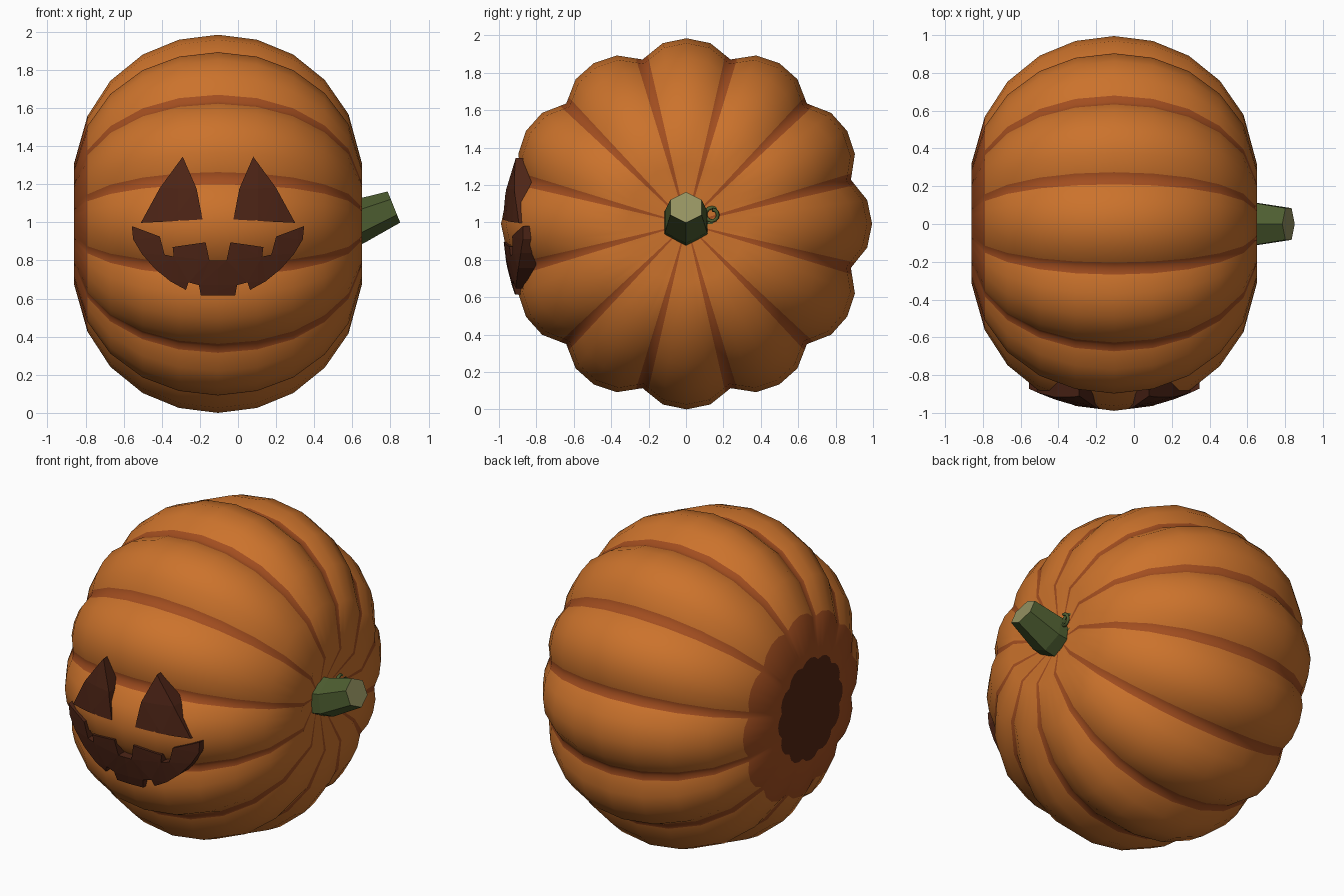
import bpy, bmesh
from math import sin, cos, pi, radians
from mathutils import Vector

if "Cube" in bpy.data.objects:
    bpy.data.objects.remove(bpy.data.objects["Cube"])

CX, CY, CZ = -0.105, 0.003, 0.992


def mat(name, rgb):
    m = bpy.data.materials.new(name)
    m.diffuse_color = (*rgb, 1)
    m.use_nodes = True
    m.node_tree.nodes["Principled BSDF"].inputs["Base Color"].default_value = m.diffuse_color
    return m


ORANGE = mat("orange_skin", (0.60, 0.17, 0.025))
RUST = mat("rust_groove", (0.36, 0.075, 0.014))
DARK = mat("dark_end", (0.09, 0.018, 0.006))
RIM = mat("carved_rim", (0.075, 0.018, 0.008))
GLOW = mat("candle_glow", (0.75, 0.48, 0.14))
GREEN = mat("stem_green", (0.075, 0.11, 0.03))
CUT = mat("stem_cut", (0.30, 0.29, 0.12))


def make(name, bm, mats, smooth=False):
    bmesh.ops.recalc_face_normals(bm, faces=bm.faces)
    me = bpy.data.meshes.new(name)
    for f in bm.faces:
        f.smooth = smooth
    bm.to_mesh(me)
    bm.free()
    for m in mats:
        me.materials.append(m)
    ob = bpy.data.objects.new(name, me)
    bpy.context.collection.objects.link(ob)
    return ob


# Pumpkin body: lobed rings along x, dimpled at both ends
profile = [(-0.86, 0.318), (-0.79, 0.565), (-0.67, 0.75), (-0.50, 0.888), (-0.31, 0.966),
           (-0.105, 0.992), (0.10, 0.966), (0.29, 0.888), (0.455, 0.755), (0.58, 0.575), (0.65, 0.318)]
Q, V, T = 0.982, 0.917, 0.26     # quarter-lobe radius, valley radius, groove strip width


def polar(deg, r):
    return Vector((cos(radians(deg)) * r, sin(radians(deg)) * r))


section = []
for k in range(12):
    a = 30 * k
    lo, q0, q1, hi = polar(a - 15, V), polar(a - 7.5, Q), polar(a + 7.5, Q), polar(a + 15, V)
    section += [lo, lo.lerp(q0, T), q0, polar(a, 1), q1, hi.lerp(q1, T)]
n = len(section)

bm = bmesh.new()
rings = [[bm.verts.new((x, CY + p.x * r, CZ + p.y * r)) for p in section] for x, r in profile]
for i in range(len(rings) - 1):
    for j in range(n):
        k = (j + 1) % n
        f = bm.faces.new((rings[i][j], rings[i][k], rings[i + 1][k], rings[i + 1][j]))
        f.material_index = 1 if i == 0 or j % 6 in (0, 5) else 0
for ring, x, end in ((rings[0], -0.78, True), (rings[-1], 0.55, False)):
    pole = bm.verts.new((x, CY, CZ))
    for j in range(n):
        f = bm.faces.new((ring[j], ring[(j + 1) % n], pole))
        f.material_index = 2 if end else (1 if j % 6 in (0, 5) else 0)
make("pumpkin_body", bm, [ORANGE, RUST, DARK], True)


# Carved face plates: glowing panel with a bevelled dark rim, curved to the body
def front_y(x, z):
    return -1.0 + 0.54 * (x - CX) ** 2 + 0.45 * (z - 1) ** 2


def plate(name, outline, width):
    bm = bmesh.new()
    f = bm.faces.new([bm.verts.new((x, 0, z)) for x, z in outline])
    outer = list(bm.verts)
    bmesh.ops.inset_region(bm, faces=[f], thickness=width, use_even_offset=True)
    for g in bm.faces:
        g.material_index = 0 if any(v in outer for v in g.verts) else 1
    border = [e for e in bm.edges if e.is_boundary]
    for v in outer:
        v.co.y = 0.018
    ext = bmesh.ops.extrude_edge_only(bm, edges=border)["geom"]
    for g in ext:
        if isinstance(g, bmesh.types.BMVert):
            g.co.y = 0.13
        elif isinstance(g, bmesh.types.BMFace):
            g.material_index = 0
    bmesh.ops.triangulate(bm, faces=[g for g in bm.faces if len(g.verts) > 4])
    for k in range(-4, 5):
        bmesh.ops.bisect_plane(bm, geom=bm.verts[:] + bm.edges[:] + bm.faces[:],
                               plane_co=(CX + 0.105 * k, 0, 0), plane_no=(1, 0, 0))
    for v in bm.verts:
        v.co.y += front_y(v.co.x, v.co.z)
    make(name, bm, [RIM, GLOW])


eye = [(0.185, 1.344), (0.112, 1.176), (0.081, 1.015), (0.245, 1.005), (0.405, 0.997), (0.305, 1.18)]
plate("left_eye", [(CX - u, z) for u, z in eye], 0.027)
plate("right_eye", [(CX + u, z) for u, z in reversed(eye)], 0.027)

mouth = [(0.045, 0.80), (0.065, 0.895), (0.238, 0.87), (0.232, 0.82), (0.28, 0.83), (0.305, 0.925),
         (0.452, 0.98), (0.445, 0.91), (0.40, 0.835), (0.33, 0.755), (0.25, 0.69), (0.168, 0.645),
         (0.155, 0.685), (0.10, 0.67), (0.09, 0.615)]
plate("mouth", [(CX - u, z) for u, z in mouth] + [(CX + u, z) for u, z in reversed(mouth)], 0.023)

# Six-sided stem bending upward, with a pale cut end
bm = bmesh.new()
rings = []
for x, z, r, tilt in ((0.50, 0.985, 0.125, 0), (0.64, 1.005, 0.118, 8), (0.818, 1.08, 0.088, 22)):
    t = radians(tilt)
    rings.append([bm.verts.new((x - sin(t) * cos(a) * r, 1.1 * sin(a) * r, z + cos(t) * cos(a) * r))
                  for a in (k * pi / 3 for k in range(6))])
for lo, hi in zip(rings, rings[1:]):
    for j in range(6):
        bm.faces.new((lo[j], lo[(j + 1) % 6], hi[(j + 1) % 6], hi[j]))
bm.faces.new(rings[0])
bm.faces.new(rings[-1]).material_index = 1
make("stem", bm, [GREEN, CUT])

# Curled tendril beside the stem
cu = bpy.data.curves.new("tendril", "CURVE")
cu.dimensions = "3D"
cu.bevel_depth = 0.01
cu.bevel_resolution = 1
pts = [(0.57, 0.08, 1.0)]
for k in range(19):
    a = -pi / 2 + k * pi / 6
    r = 0.045 - 0.001 * k
    pts.append((0.585 + 0.003 * k, 0.14 + cos(a) * r, 1.04 + sin(a) * r))
sp = cu.splines.new("POLY")
sp.points.add(len(pts) - 1)
for p, co in zip(sp.points, pts):
    p.co = (*co, 1)
cu.materials.append(GREEN)
bpy.context.collection.objects.link(bpy.data.objects.new("tendril", cu))
